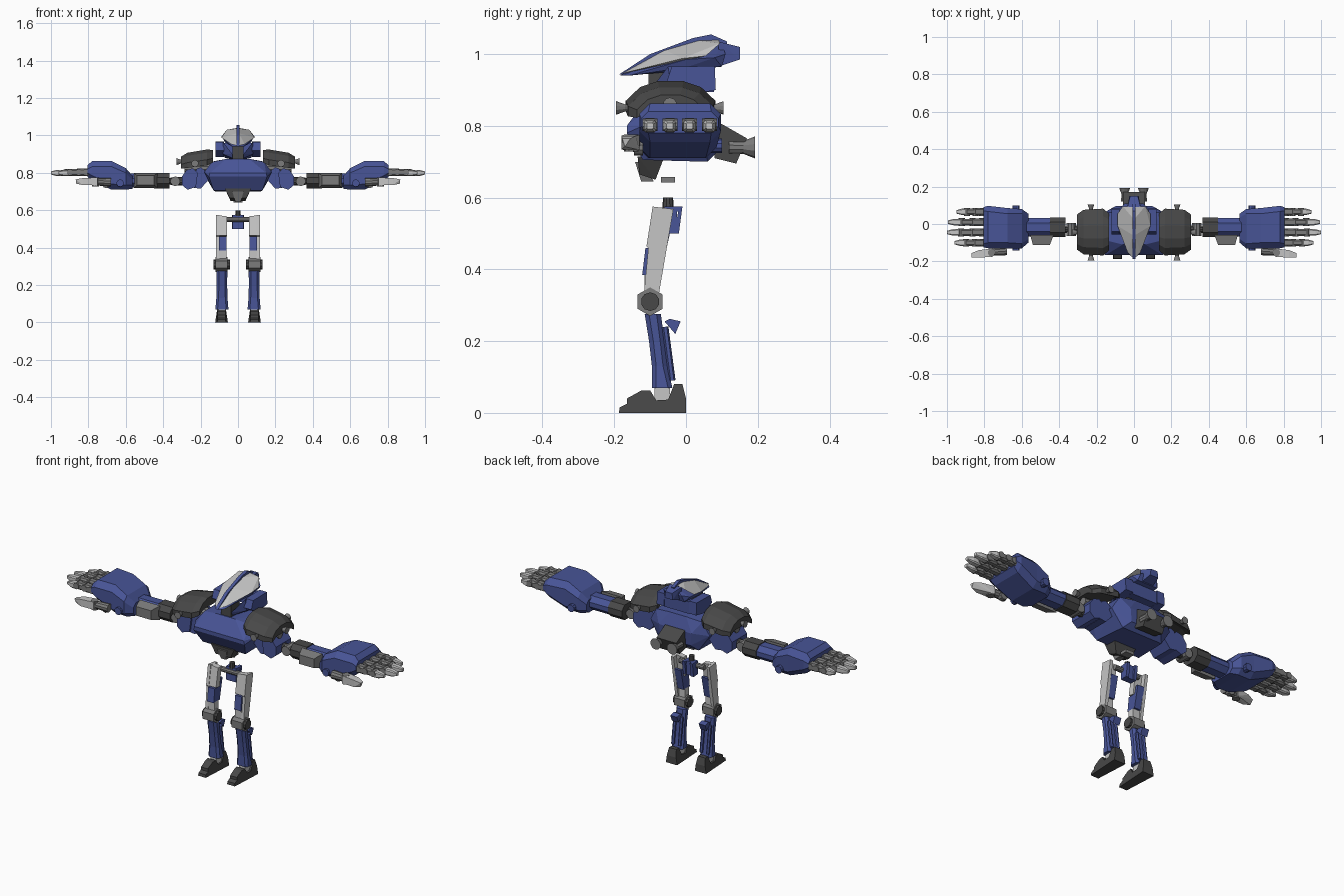
import bpy, bmesh
from math import radians
from mathutils import Vector, Matrix

cube = bpy.data.objects.get("Cube")
if cube:
    bpy.data.objects.remove(cube, do_unlink=True)


def material(name, r, g, b):
    mat = bpy.data.materials.new(name)
    mat.use_nodes = True
    mat.diffuse_color = (r, g, b, 1)
    shader = mat.node_tree.nodes["Principled BSDF"]
    shader.inputs["Base Color"].default_value = (r, g, b, 1)
    shader.inputs["Roughness"].default_value = .7
    return mat


BLUE = material("armour blue", .065, .09, .31)
DARK = material("dark grey", .065, .065, .065)
MID = material("metal grey", .2, .2, .2)
LIGHT = material("light grey", .56, .56, .56)


def emit(name, bm, mat, pair):
    """Store the mesh, on both sides if it is one of a pair."""
    bmesh.ops.recalc_face_normals(bm, faces=bm.faces[:])
    for side in (["left_", "right_"] if pair else [""]):
        if side == "right_":
            bmesh.ops.scale(bm, vec=(-1, 1, 1), verts=bm.verts[:])
            bmesh.ops.reverse_faces(bm, faces=bm.faces[:])
        mesh = bpy.data.meshes.new(side + name)
        bm.to_mesh(mesh)
        mesh.materials.append(mat)
        bpy.context.collection.objects.link(bpy.data.objects.new(side + name, mesh))
    bm.free()


def loft(name, rings, mat, pair=True):
    """Skin a row of equal rings and cap the ends."""
    bm = bmesh.new()
    rows = [[bm.verts.new(p) for p in ring] for ring in rings]
    for low, high in zip(rows, rows[1:]):
        for i in range(len(low)):
            bm.faces.new((low[i - 1], low[i], high[i], high[i - 1]))
    bm.faces.new(rows[0])
    bm.faces.new(rows[-1])
    emit(name, bm, mat, pair)


def prism(name, profile, x0, x1, mat, pair=True):
    """Extrude a side profile (y, z) across x."""
    loft(name, [[(x, y, z) for y, z in profile] for x in (x0, x1)], mat, pair)


def hull(name, points, mat, pair=True):
    """Faceted convex block; central parts are completed by symmetry."""
    bm = bmesh.new()
    if not pair:
        points = points + [(-x, y, z) for x, y, z in points if x]
    for p in points:
        bm.verts.new(p)
    result = bmesh.ops.convex_hull(bm, input=bm.verts[:])
    loose = [v for v in result["geom_interior"] if isinstance(v, bmesh.types.BMVert)]
    bmesh.ops.delete(bm, geom=loose, context='VERTS')
    bmesh.ops.dissolve_limit(bm, angle_limit=radians(2), verts=bm.verts[:], edges=bm.edges[:])
    emit(name, bm, mat, pair)


def box(name, xs, ys, zs, mat, pair=True):
    prism(name, [(ys[0], zs[0]), (ys[1], zs[0]), (ys[1], zs[1]), (ys[0], zs[1])], *xs, mat, pair)


def rod(name, start, end, r0, r1, mat, pair=True, sides=10):
    """Round bar or cone between two points."""
    a, b = Vector(start), Vector(end)
    bm = bmesh.new()
    turn = (b - a).to_track_quat('Z', 'Y').to_matrix().to_4x4()
    bmesh.ops.create_cone(bm, cap_ends=True, segments=sides, radius1=r0, radius2=r1,
                          depth=(b - a).length, matrix=Matrix.Translation((a + b) / 2) @ turn)
    emit(name, bm, mat, pair)


def chamfered(lo, hi, low, high, cut):
    """Rectangle outline with cut corners."""
    return [(lo + cut, low), (hi - cut, low), (hi, low + cut), (hi, high - cut),
            (hi - cut, high), (lo + cut, high), (lo, high - cut), (lo, low + cut)]


# Helmet: blue shell, pale brow plates, central crest
hull("helmet", [(0, -.185, .94), (.03, -.16, .94), (.08, 0, .985), (.08, .08, .99), (.07, 0, .963),
                (.06, .1, .965), (0, -.05, 1), (0, .1, 1.03), (.05, .11, 1.0)], BLUE, False)
hull("brow_plate", [(.005, -.182, .945), (.035, -.15, .953), (.088, -.01, .988), (.088, .055, .995),
                    (.06, .095, 1.03), (.005, -.06, 1.012), (.005, .03, 1.038), (.005, .09, 1.04)], LIGHT)
prism("crest", [(-.187, .943), (-.1, 1.0), (.02, 1.045), (.07, 1.055), (.115, 1.035), (.1, .98), (-.1, .95)],
      -.009, .009, BLUE, False)
hull("helmet_back", [(.035, .09, .965), (.025, .15, .985), (.02, .15, 1.02), (.035, .09, 1.035)], BLUE, False)
box("neck", (-.03, .03), (-.105, -.03), (.85, .965), DARK, False)
prism("collar_side", [(-.055, .92), (-.04, .965), (.08, .967), (.083, .9), (0, .885)], .075, .12, BLUE)
hull("collar_jaw", [(.08, -.05, .965), (.08, .0, .965), (.08, -.04, .9), (.02, -.1, .875),
                    (.03, -.1, .9), (.02, -.02, .87), (.07, .02, .88)], BLUE)
box("collar_back", (-.08, .08), (.035, .078), (.895, .96), BLUE, False)

# Torso
hull("chest", [(.06, -.11, .875), (.14, -.09, .858), (.15, -.165, .8), (.18, -.11, .805), (.155, -.165, .78),
               (.13, -.12, .705), (.12, .06, .7), (.18, .05, .79), (.14, .06, .86), (.05, .07, .87),
               (.1, .095, .8), (.09, .09, .73)], BLUE, False)
hull("abdomen", [(.07, -.135, .715), (.07, -.06, .715), (.045, -.13, .665), (.04, -.085, .65)], DARK, False)
hull("belly_plate", [(.03, -.142, .70), (.03, -.12, .70), (.015, -.125, .645), (.015, -.09, .645)], MID, False)
box("waist_plate", (-.025, .025), (-.07, -.03), (.642, .658), MID, False)

# Backpack with two thrusters
prism("backpack", [(.07, .81), (.1, .805), (.17, .765), (.14, .695), (.08, .71)], -.06, .06, DARK, False)
rod("thruster_pipe", (.05, .12, .74), (.05, .165, .74), .02, .018, MID)
rod("thruster_bell", (.05, .155, .74), (.05, .193, .74), .016, .031, MID)

# Shoulder pads: arched shell with small nozzles
arch = [(-.125, -.03), (-.125, 0), (-.085, .038), (-.035, .055), (.035, .055), (.085, .038),
        (.125, 0), (.125, -.03), (.08, -.005), (-.08, -.005)]
loft("shoulder_pad", [[(x, -.043 + y * s, z * s + h) for y, z in arch]
                      for x, s, h in ((.135, .8, .878), (.165, 1, .87), (.27, .95, .855), (.305, .75, .845))], DARK)
for place, start, step in (("front", (.23, -.155, .85), (0, -1, 0)),
                           ("back", (.23, .065, .85), (0, 1, 0)),
                           ("outer", (.29, -.045, .86), (1, 0, 0))):
    a, d = Vector(start), Vector(step)
    rod(place + "_pad_nozzle_stem", a, a + d * .02, .01, .01, MID)
    rod(place + "_pad_nozzle", a + d * .015, a + d * .04, .01, .019, MID)
rod("shoulder_axle", (.15, -.04, .825), (.285, -.04, .825), .028, .022, MID)

# Upper arms
hull("shoulder_block", [(x, y, z) for y in (-.09, .03) for x, z in
                        ((.16, .76), (.16, .80), (.2, .83), (.225, .82), (.235, .72), (.2, .715))], BLUE)
hull("upper_arm", [(x, y, z) for y in (-.1, .03) for x, z in
                   ((.215, .8), (.24, .825), (.275, .815), (.3, .78), (.3, .735), (.27, .71), (.225, .725))], BLUE)
rod("elbow_bar", (.29, -.03, .755), (.37, -.03, .755), .024, .018, DARK)
rod("elbow_disc", (.335, -.065, .755), (.335, .005, .755), .026, .026, MID)


# Forearms
def arm_section(x, grow=0.0):
    return [(x, y, z) for y, z in chamfered(-.07 - grow, .035 + grow, .717 - grow, .8 + grow, .025)]


loft("elbow_sleeve", [arm_section(.365), arm_section(.45)], DARK)
loft("forearm", [arm_section(.45, -.004), arm_section(.6, -.004)], BLUE)
hull("forearm_panel", [(x, y, z) for x0, x1, y, z0, z1 in ((.43, .555, -.06, .72, .798), (.45, .54, -.113, .735, .785))
                       for x in (x0, x1) for z in (z0, z1)], MID)

# Gauntlets
loft("gauntlet", [[(x, y, z) for y, z in chamfered(lo, hi, low, high, cut)]
                  for x, lo, hi, low, high, cut in ((.565, -.1, .055, .715, .785, .02), (.6, -.13, .08, .71, .825, .025),
                                                    (.675, -.13, .085, .71, .863, .03), (.78, -.13, .097, .755, .863, .03),
                                                    (.805, -.125, .09, .78, .84, .02))], BLUE)
rod("wrist_bolt", (.63, -.142, .745), (.63, .1, .745), .02, .02, BLUE)
rod("palm_bolt", (.705, -.145, .74), (.705, -.12, .74), .022, .022, MID)

# Fingers: two links and a tapering tip, with hinge pins between
for name, y, tip in (("little", .065, .95), ("ring", .01, .995), ("middle", -.045, 1), ("index", -.1, .96)):
    span = tip - .8
    a, b = .8 + span * .32, .8 + span * .62
    for part, x0, x1, r in (("base", .79, a - .004, .02), ("mid", a + .004, b - .004, .018)):
        loft(f"{name}_finger_{part}", [[(x, v, z) for v, z in chamfered(y - r, y + r, .802 - r, .802 + r, .008)]
                                       for x in (x0, x1)], MID)
    loft(name + "_finger_tip", [[(x, v, z) for v, z in chamfered(y - r, y + r, .8 - r, .8 + r * .9, r / 3)]
                                for x, r in ((b + .004, .018), (tip - .03, .017), (tip, .009))], LIGHT)
    for joint, x in (("knuckle", .812), ("lower", a), ("upper", b)):
        rod(f"{name}_{joint}_pin", (x, y - .021, .803), (x, y + .021, .803), .017, .017, MID)
rod("thumb_base", (.68, -.145, .75), (.75, -.15, .752), .023, .02, MID)
rod("thumb_pin", (.762, -.153, .728), (.762, -.153, .776), .02, .02, MID)
hull("thumb_tip", [(.755, -.175, .775), (.755, -.13, .775), (.755, -.175, .733), (.755, -.13, .733),
                   (.83, -.18, .772), (.83, -.14, .772), (.83, -.18, .735), (.868, -.178, .765),
                   (.868, -.155, .765), (.865, -.17, .742)], LIGHT)

# Hips
rod("waist_pin", (0, -.05, .57), (0, -.05, .6), .016, .014, DARK, False)
box("hip_block", (-.03, .03), (-.06, -.025), (.5, .575), BLUE, False)
prism("hip_bracket", [(-.04, .575), (-.01, .575), (-.02, .5), (-.04, .5), (-.03, .515), (-.022, .56)],
      .015, .032, BLUE)
rod("hip_axle", (.0, -.055, .55), (.075, -.055, .55), .014, .014, MID)

# Thighs
prism("thigh_panel", [(-.093, .575), (-.035, .568), (-.075, .335), (-.117, .335), (-.105, .46), (-.11, .465)],
      .1, .117, LIGHT)
hull("thigh_front", [(x, y, z) for x in (.058, .105) for y, z in
                     ((-.09, .56 + x / 8), (-.06, .56 + x / 8), (-.108, .465), (-.075, .46))], LIGHT)
prism("thigh_core", [(-.113, .46), (-.07, .46), (-.06, .5), (-.045, .5), (-.07, .385), (-.122, .385)], .062, .102, BLUE)
box("thigh_lower", (.062, .102), (-.115, -.08), (.325, .388), LIGHT)

# Knees
rod("knee_hub", (.055, -.1, .31), (.12, -.1, .31), .04, .04, MID, sides=6)
rod("knee_cap", (.043, -.1, .31), (.132, -.1, .31), .026, .026, DARK)

# Shins
loft("shin", [[(x, y, z) for x, y in chamfered(.086 - w, .086 + w, lo, hi, .012)]
              for z, w, lo, hi in ((.275, .029, -.115, -.07), (.2, .028, -.103, -.06),
                                   (.13, .03, -.095, -.052), (.07, .035, -.095, -.038))], BLUE)
for name, x in (("inner", .066), ("outer", .106)):
    rod(name + "_calf_strut", (x, -.058, .24), (x, -.038, .09), .009, .009, BLUE, sides=6)
prism("calf_fin", [(-.06, .255), (-.045, .262), (-.015, .255), (-.03, .22)], .066, .106, BLUE)

# Feet
box("ankle", (.068, .104), (-.088, -.045), (.03, .075), LIGHT)
loft("foot", [[(.088 + s * w, y, z) for y, z in
               ((-.187, 0), (-.185, .015), (-.165, .025), (-.165, .04), (-.125, .062), (-.1, .063),
                (-.083, .035), (-.05, .037), (-.033, .08), (-.01, .08), (0, .04), (0, 0))
               for w in [.034 - z * .15 - max(0, -y - .1) * .12]] for s in (-1, 1)], DARK)
